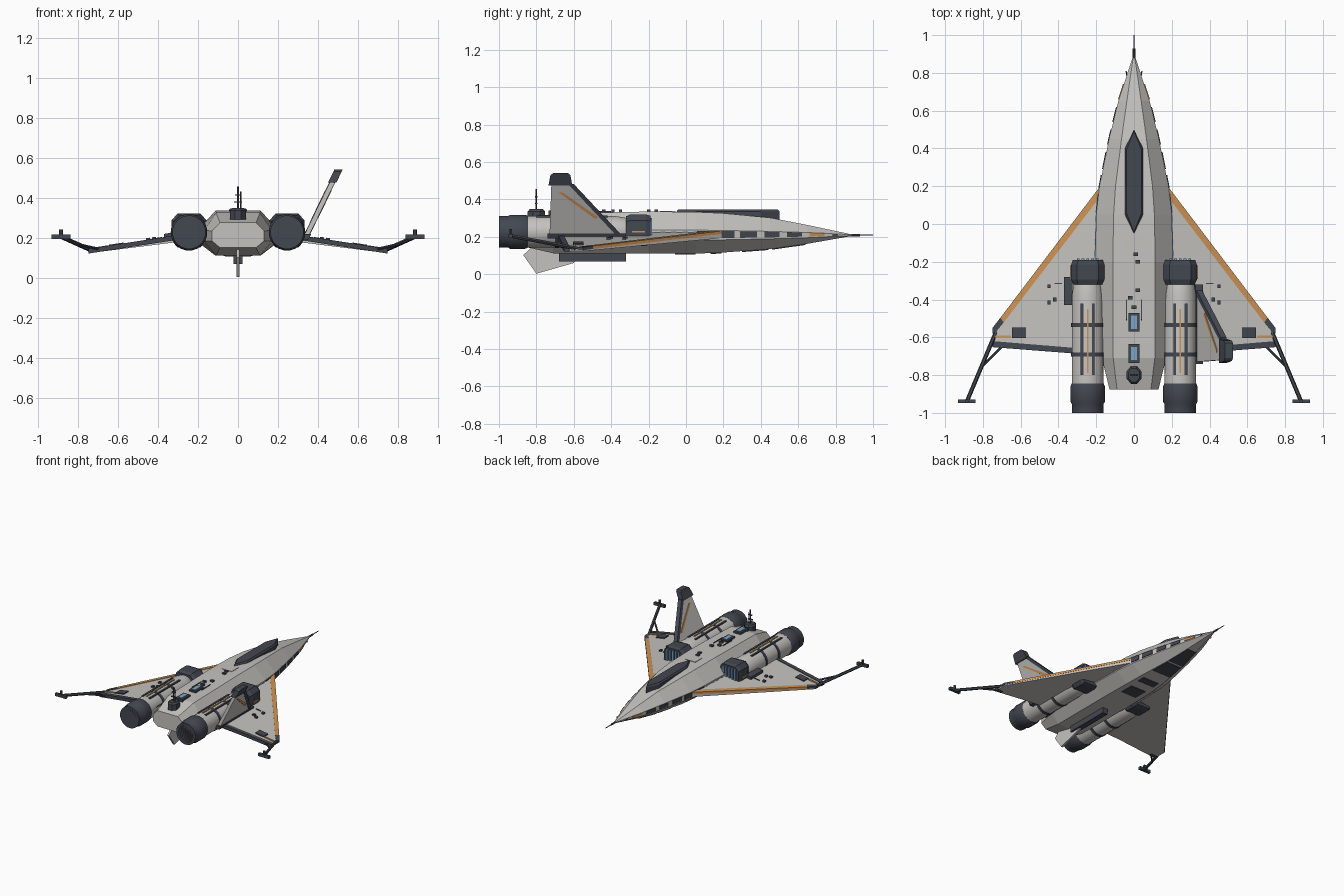
import bpy, bmesh, math
from mathutils import Vector

if "Cube" in bpy.data.objects:
    bpy.data.objects.remove(bpy.data.objects["Cube"])


def material(name, rgb):
    m = bpy.data.materials.new(name)
    m.diffuse_color = (*rgb, 1)
    m.use_nodes = True
    m.node_tree.nodes["Principled BSDF"].inputs["Base Color"].default_value = m.diffuse_color
    return m


HULL = material("light grey hull", (0.56, 0.545, 0.52))
DARK = material("dark slate", (0.055, 0.063, 0.08))
ORANGE = material("orange trim", (0.62, 0.29, 0.09))
BLUE = material("blue light", (0.2, 0.38, 0.6))
BLACK = material("near black", (0.02, 0.022, 0.028))


def loft(name, rings, mat, smooth=False):
    """Closed solid through a list of rings with equal point counts."""
    bm = bmesh.new()
    vs = [[bm.verts.new(p) for p in r] for r in rings]
    n = len(rings[0])
    for a, b in zip(vs, vs[1:]):
        for i in range(n):
            bm.faces.new((a[i], a[(i + 1) % n], b[(i + 1) % n], b[i]))
    bm.faces.new(vs[0])
    bm.faces.new(vs[-1])
    bmesh.ops.recalc_face_normals(bm, faces=bm.faces)
    me = bpy.data.meshes.new(name)
    bm.to_mesh(me)
    bm.free()
    me.materials.append(mat)
    ob = bpy.data.objects.new(name, me)
    bpy.context.collection.objects.link(ob)
    if smooth:
        bpy.ops.object.select_all(action='DESELECT')
        ob.select_set(True)
        bpy.context.view_layer.objects.active = ob
        bpy.ops.object.shade_smooth_by_angle(angle=math.radians(35))
    return ob


def box(name, x, y, z, mat):
    ring = lambda h: [(x[0], y[0], h), (x[1], y[0], h), (x[1], y[1], h), (x[0], y[1], h)]
    return loft(name, [ring(z[0]), ring(z[1])], mat)


def rod(name, a, b, r, mat, n=6):
    a, b = Vector(a), Vector(b)
    q = (b - a).to_track_quat('Z', 'Y')
    offs = [q @ Vector((r * math.cos(2 * math.pi * i / n), r * math.sin(2 * math.pi * i / n), 0)) for i in range(n)]
    return loft(name, [[a + o for o in offs], [b + o for o in offs]], mat)


def turned(name, cx, cz, profile, mat, n=20):
    """Round body along y from (y, radius) pairs."""
    ang = [2 * math.pi * (i + 0.5) / n for i in range(n)]
    return loft(name, [[(cx + r * math.cos(t), y, cz + r * math.sin(t)) for t in ang] for y, r in profile], mat, True)


# Fuselage: y, half width, flat half width, top, bottom, chine half height
ST = [(-0.875, 0.13, 0.09, 0.275, 0.15, 0.025), (-0.71, 0.17, 0.11, 0.325, 0.112, 0.027),
      (-0.2, 0.207, 0.112, 0.335, 0.11, 0.027), (0.05, 0.2, 0.108, 0.333, 0.11, 0.027),
      (0.2, 0.183, 0.098, 0.326, 0.116, 0.025), (0.45, 0.132, 0.066, 0.302, 0.135, 0.02),
      (0.65, 0.083, 0.038, 0.263, 0.163, 0.014), (0.89, 0.005, 0.003, 0.212, 0.205, 0.002)]


def station(y):
    for a, b in zip(ST, ST[1:]):
        if a[0] <= y <= b[0]:
            t = (y - a[0]) / (b[0] - a[0])
            return [p + (q - p) * t for p, q in zip(a, b)]


def section(s):
    y, w, f, t, b, c = s
    half = [(f, b), (w, 0.209 - c), (w, 0.209 + c), (f, t)]
    return [(x, y, z) for x, z in half] + [(-x, y, z) for x, z in reversed(half)]


loft("fuselage", [section(s) for s in ST], HULL)
rod("nose_probe", (0, 0.86, 0.209), (0, 0.93, 0.209), 0.007, DARK)
rod("nose_probe_tip", (0, 0.92, 0.209), (0, 1.0, 0.209), 0.003, DARK)

# Canopy
deck = [(0, 0.5), (-0.048, 0.4), (-0.048, 0.05), (0, -0.05), (0.048, 0.05), (0.048, 0.4)]
loft("canopy", [[(x, y, 0.285) for x, y in deck], [(x, y, 0.335) for x, y in deck],
                [(x * 0.8, 0.22 + (y - 0.22) * 0.97, 0.346) for x, y in deck]], DARK)


def belly_plate(name, y0, y1, k):
    rings = []
    for y in (y0, y1):
        s = station(y)
        rings.append([(-s[2] * k, y, s[4] + 0.004), (s[2] * k, y, s[4] + 0.004),
                      (s[2] * k, y, s[4] - 0.005), (-s[2] * k, y, s[4] - 0.005)])
    loft(name, rings, DARK)


belly_plate("belly_panel_front", 0.46, 0.64, 1.0)
belly_plate("belly_panel_front_rear", 0.3, 0.44, 0.95)
belly_plate("belly_panel_mid", 0.13, 0.19, 0.7)
belly_plate("belly_panel_rear", -0.06, 0.05, 0.6)

# Roof equipment
for y in (-0.52, -0.685):
    box("roof_hatch", (-0.03, 0.03), (y - 0.05, y + 0.05), (0.31, 0.34), DARK)
    box("roof_light", (-0.015, 0.015), (y - 0.035, y + 0.035), (0.338, 0.344), BLUE)
for x, y in ((0.01, -0.16), (0.02, -0.35), (-0.02, -0.39), (0.02, -0.2), (0.0, -0.44)):
    box("roof_fitting", (x - 0.012, x + 0.012), (y - 0.009, y + 0.009), (0.325, 0.345), DARK)
box("roof_panel", (-0.043, 0.043), (-0.14, -0.055), (0.33, 0.338), HULL)
for sx in (-1, 1):
    box("roof_seam", (sx * 0.04 - 0.002, sx * 0.04 + 0.002), (-0.51, -0.4), (0.325, 0.337), DARK)
loft("antenna_base", [[(r * math.cos(math.pi * (i + .5) / 4), -0.8 + 1.2 * r * math.sin(math.pi * (i + .5) / 4), z)
                       for i in range(8)] for z, r in ((0.29, 0.042), (0.335, 0.042), (0.348, 0.032))], DARK)
rod("antenna_mast", (0, -0.8, 0.34), (0, -0.8, 0.455), 0.005, DARK)
rod("antenna_side_mast", (0.014, -0.8, 0.34), (0.014, -0.8, 0.43), 0.003, DARK)
for z, w in ((0.375, 0.02), (0.41, 0.014)):
    box("antenna_crossbar", (-w, w), (-0.806, -0.794), (z, z + 0.007), DARK)

# Belly pod and ventral fin
box("belly_pod", (-0.022, 0.022), (-0.68, -0.32), (0.068, 0.115), DARK)
fin = [(-0.87, 0.102), (-0.8, 0.003), (-0.6, 0.06), (-0.56, 0.125), (-0.7, 0.125), (-0.82, 0.15)]
loft("ventral_fin", [[(x, y, z) for y, z in fin] for x in (-0.008, 0.008)], HULL)

top_z = lambda x: 0.256 - 0.154 * abs(x)
low_z = lambda x: 0.216 - 0.125 * abs(x)


def wing_plate(name, s, outline, mat, up=0.004, down=0.012):
    loft(name, [[(s * x, y, top_z(x) + d) for x, y in outline] for d in (-down, up)], mat)


def wing_rect(name, s, x, y, mat, up=0.006):
    wing_plate(name, s, [(x[0], y[0]), (x[1], y[0]), (x[1], y[1]), (x[0], y[1])], mat, up)


for s in (-1, 1):
    # Wing with coloured edges
    plan = [(0.14, 0.24), (0.19, 0.18), (0.745, -0.55), (0.745, -0.645), (0.14, -0.69)]
    loft("wing", [[(s * x, y, low_z(x)) for x, y in plan], [(s * x, y, top_z(x)) for x, y in plan]], HULL)
    wing_plate("leading_edge_stripe", s, [(0.185, 0.192), (0.707, -0.496), (0.69, -0.522), (0.185, 0.137)], ORANGE)
    wing_plate("wing_tip_edge", s, [(0.707, -0.496), (0.749, -0.55), (0.749, -0.58), (0.73, -0.57), (0.69, -0.522)], DARK)
    wing_plate("trailing_edge", s, [(0.749, -0.62), (0.749, -0.652), (0.3, -0.687), (0.3, -0.657)], DARK, down=0.02)
    wing_rect("wing_hatch", s, (0.573, 0.645), (-0.603, -0.547), DARK, 0.008)
    wing_rect("wing_tip_stripe", s, (0.65, 0.735), (-0.602, -0.59), ORANGE)
    for x, y in ((0.45, -0.33), (0.45, -0.415), (0.42, -0.4)):
        wing_rect("wing_fitting", s, (x - 0.009, x + 0.009), (y - 0.01, y + 0.01), DARK, 0.012)
    wing_rect("wing_seam", s, (0.38, 0.42), (-0.317, -0.313), DARK)

    # Wing tip boom
    rod("tip_boom", (s * 0.73, -0.57, 0.135), (s * 0.885, -0.94, 0.205), 0.011, DARK)
    rod("tip_brace", (s * 0.69, -0.64, 0.142), (s * 0.8, -0.75, 0.167), 0.007, DARK)
    box("boom_foot", (s * 0.885 - 0.047, s * 0.885 + 0.047), (-0.948, -0.928), (0.193, 0.215), DARK)
    rod("boom_post", (s * 0.885, -0.938, 0.2), (s * 0.885, -0.938, 0.242), 0.01, DARK)

    # Engine
    cx, cz = s * 0.245, 0.227
    turned("engine_body", cx, cz, [(-0.29, 0.065), (-0.33, 0.077), (-0.38, 0.085), (-0.87, 0.085)], HULL)
    turned("engine_nozzle", cx, cz, [(-0.845, 0.086), (-0.86, 0.092), (-0.94, 0.092), (-0.955, 0.084), (-1.0, 0.084)], DARK)
    turned("nozzle_core", cx, cz, [(-0.99, 0.068), (-1.0, 0.068)], BLACK)
    for y in (-0.535, -0.69):
        turned("engine_band", cx, cz, [(y - 0.011, 0.089), (y + 0.011, 0.089)], DARK)
    box("engine_stripe", (cx - 0.005, cx + 0.005), (-0.79, -0.45), (0.3, 0.316), ORANGE)
    for d in (-0.03, 0.03):
        box("engine_rail", (cx + d - 0.007, cx + d + 0.007), (-0.8, -0.42), (0.28, 0.313), DARK)

    # Intake with blue slats
    octo = [(0.085, 0.05), (0.055, 0.082), (-0.055, 0.082), (-0.085, 0.05),
            (-0.085, -0.05), (-0.055, -0.082), (0.055, -0.082), (0.085, -0.05)]
    loft("intake", [[(cx + k * x, y, 0.236 + k * z) for x, z in octo]
                    for y, k in ((-0.32, 0.9), (-0.295, 1.03), (-0.215, 1.03), (-0.19, 0.93))], DARK)
    for i in range(5):
        x = cx + (i - 2) * 0.025
        box("intake_slat", (x - 0.007, x + 0.007), (-0.195, -0.182), (0.185, 0.3), BLUE)
    xo = s * 0.334
    box("intake_stripe", (xo - 0.004, xo + 0.004), (-0.29, -0.22), (0.222, 0.232), ORANGE)
    box("engine_mount", (s * 0.182 - 0.02, s * 0.182 + 0.02), (-0.79, -0.69), (0.18, 0.25), DARK)

    # Panels and lights along the side of the fuselage
    panels = [(0.06, 0.16, DARK), (0.19, 0.26, DARK), (0.29, 0.38, DARK), (0.42, 0.5, DARK),
              (0.54, 0.62, DARK), (0.66, 0.74, ORANGE)]
    panels += [(-0.17 + i * 0.06, -0.14 + i * 0.06, BLUE) for i in range(4)]
    for y0, y1, mat in panels:
        rings = []
        for y in (y0, y1):
            w, c = station(y)[1], station(y)[5] * 0.75
            mid = 0.216 if mat is BLUE else 0.212
            c = 0.009 if mat is BLUE else c
            rings.append([(s * (w - 0.008), y, mid - c), (s * (w + 0.005), y, mid - c),
                          (s * (w + 0.005), y, mid + c), (s * (w - 0.008), y, mid + c)])
        loft("side_light" if mat is BLUE else "side_panel", rings, mat)
    rod("nose_whisker", (s * 0.03, 0.74, 0.21), (s * 0.042, 0.81, 0.21), 0.003, DARK)

# Equipment block on the left wing
wing_rect("wing_block", -1, (0.325, 0.37), (-0.43, -0.28), DARK, 0.02)


# Single canted tail fin on the right wing
def tail(name, outline, mat, t):
    loft(name, [[(0.34 + (z - 0.205) * 0.485 + d, y, z) for y, z in outline] for d in (-t, t)], mat)


tail("tail_fin", [(-0.73, 0.2), (-0.34, 0.2), (-0.6, 0.48), (-0.72, 0.48)], HULL, 0.013)
tail("tail_leading_edge", [(-0.38, 0.215), (-0.335, 0.2), (-0.6, 0.482), (-0.63, 0.482)], DARK, 0.015)
tail("tail_cap", [(-0.735, 0.475), (-0.608, 0.475), (-0.618, 0.53), (-0.63, 0.54), (-0.71, 0.54), (-0.725, 0.53)], DARK, 0.021)
tail("tail_stripe", [(-0.68, 0.437), (-0.66, 0.437), (-0.47, 0.305), (-0.485, 0.295)], ORANGE, 0.0165)
tail("tail_base", [(-0.74, 0.19), (-0.32, 0.19), (-0.32, 0.218), (-0.74, 0.218)], DARK, 0.02)
